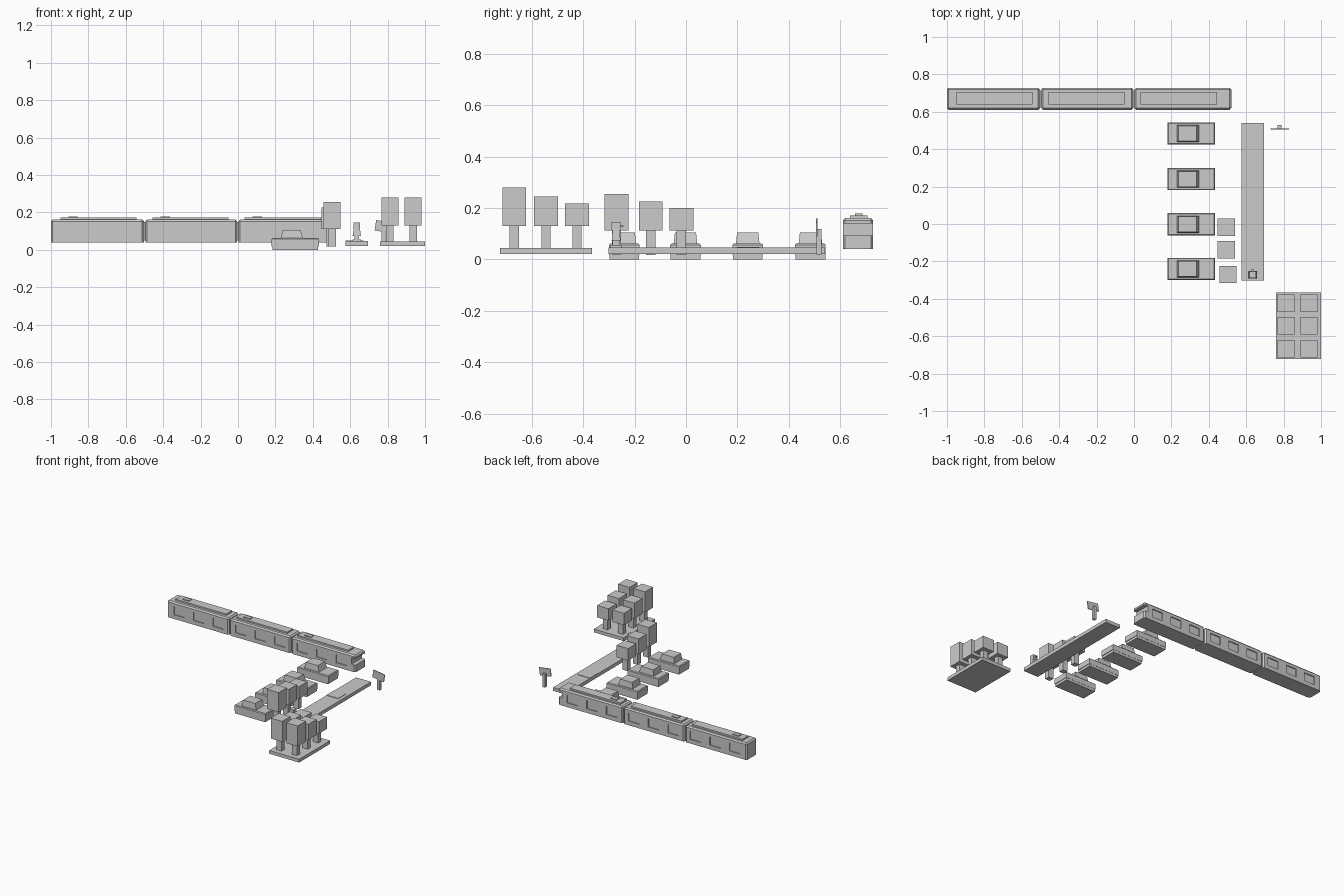
import bpy, bmesh, math
from mathutils import Vector, Matrix

if "Cube" in bpy.data.objects:
    bpy.data.objects.remove(bpy.data.objects["Cube"])


def finish(name, bm, bevel=0.0, edges=None):
    if bevel:
        es = [e for e in bm.edges if edges is None or edges(e)]
        bmesh.ops.bevel(bm, geom=es, offset=bevel, segments=1, affect='EDGES')
    bmesh.ops.recalc_face_normals(bm, faces=bm.faces)
    me = bpy.data.meshes.new(name)
    bm.to_mesh(me)
    bm.free()
    ob = bpy.data.objects.new(name, me)
    bpy.context.collection.objects.link(ob)
    return ob


def add_box(bm, x, y, z, taper=None):
    """Box from (min, max) ranges; taper gives the x and y ranges of its top."""
    vs = bmesh.ops.create_cube(bm, size=1)['verts']
    tx, ty = taper or (x, y)
    for v in vs:
        top = v.co.z > 0
        i, j = int(v.co.x > 0), int(v.co.y > 0)
        v.co = Vector(((tx if top else x)[i], (ty if top else y)[j], z[int(top)]))


def box(name, x, y, z, taper=None, bevel=0.0, edges=None):
    bm = bmesh.new()
    add_box(bm, x, y, z, taper)
    return finish(name, bm, bevel, edges)


def span(c, w):
    return (c - w / 2, c + w / 2)


def cut(ob, boxes):
    bm = bmesh.new()
    for b in boxes:
        add_box(bm, *b)
    cutter = finish("cutter", bm)
    cutter.hide_render = True
    mod = ob.modifiers.new("openings", 'BOOLEAN')
    mod.operation, mod.object, mod.solver = 'DIFFERENCE', cutter, 'EXACT'
    bpy.context.view_layer.objects.active = ob
    bpy.ops.object.modifier_apply(modifier=mod.name)
    bpy.data.objects.remove(cutter)


# Train: three carriages with recessed windows and roof units
TY = 0.669
for i, (x0, x1) in enumerate([(-1.0, -0.503), (-0.495, -0.005), (0.003, 0.52)]):
    body = box(f"carriage_{i + 1}", (x0, x1), span(TY, 0.118), (0.04, 0.161), bevel=0.009,
               edges=lambda e: min(v.co.z for v in e.verts) > 0.1
               or abs(e.verts[0].co.z - e.verts[1].co.z) > 0.05)
    openings = []
    for k in range(3):
        wx = span(-0.902 + 0.4965 * i + 0.158 * k, 0.086)
        for s in (-1, 1):
            openings.append((wx, span(TY + s * 0.059, 0.014), (0.07, 0.13)))
    if i == 2:  # windscreen notch across the nose
        openings.append(((0.49, 0.6), span(TY, 0.2), (0.093, 0.139)))
    cut(body, openings)
    rx = -0.95 + 0.4925 * i
    box(f"roof_unit_{i + 1}", (rx, rx + 0.408), span(TY + 0.003, 0.068), (0.158, 0.172))
    box(f"roof_vent_{i + 1}", (rx + 0.043, rx + 0.093), span(TY + 0.003, 0.03), (0.17, 0.178))
    if i:
        box(f"coupling_{i}", (x0 - 0.02, x0 + 0.01), span(TY, 0.09), (0.05, 0.15))

# Parked cars
for i, cy in enumerate([-0.24, -0.002, 0.24, 0.484]):
    n = i + 1
    box(f"car_sill_{n}", (0.184, 0.428), span(cy, 0.116), (0.0, 0.02))
    box(f"car_body_{n}", (0.18, 0.432), span(cy, 0.119), (0.018, 0.062), bevel=0.005,
        edges=lambda e: min(v.co.z for v in e.verts) > 0.05)
    box(f"car_cabin_{n}", (0.23, 0.348), span(cy, 0.092), (0.06, 0.105),
        taper=((0.238, 0.334), span(cy, 0.082)))


# Trees with a square trunk and a block crown
def tree(n, x, y, ground, low, high):
    box(f"tree_trunk_{n}", span(x, 0.04), span(y, 0.036), (ground, low + 0.01))
    box(f"tree_crown_{n}", span(x, 0.092), span(y, 0.093), (low, high))


tree(1, 0.493, -0.018, 0.018, 0.112, 0.2)
tree(2, 0.493, -0.137, 0.018, 0.112, 0.225)
tree(3, 0.503, -0.27, 0.018, 0.112, 0.255)

# Grove on a square plot
box("grove_plot", (0.758, 1.0), (-0.723, -0.365), (0.021, 0.045))
count = 4
for x in (0.812, 0.936):
    for y, high in ((-0.424, 0.217), (-0.545, 0.245), (-0.668, 0.28)):
        tree(count, x, y, 0.04, 0.13, high)
        count += 1

# Platform with a raised paving slab
box("platform", (0.575, 0.695), (-0.302, 0.54), (0.021, 0.046))
box("paving_slab", (0.576, 0.67), (0.198, 0.285), (0.045, 0.049))

# Standing figure on the platform
PX, PY = 0.635, -0.272
box("figure_feet", span(PX, 0.046), span(PY, 0.042), (0.044, 0.056))
box("figure_legs", span(PX, 0.026), span(PY, 0.028), (0.054, 0.078))
box("figure_torso", span(PX, 0.044), span(PY, 0.034), (0.074, 0.112),
    taper=(span(PX, 0.034), span(PY, 0.028)))
box("figure_head", span(PX, 0.034), span(PY, 0.034), (0.112, 0.145))
box("figure_arm", span(PX, 0.012), (PY, PY + 0.028), (0.126, 0.132))

# Tilted sign on a post
box("sign_post", span(0.778, 0.02), (0.508, 0.528), (0.02, 0.118))
board = box("sign_board", span(0, 0.092), span(0, 0.006), span(0, 0.056))
board.matrix_world = Matrix.Translation((0.78, 0.508, 0.124)) @ Matrix.Rotation(math.radians(9), 4, 'Y')
